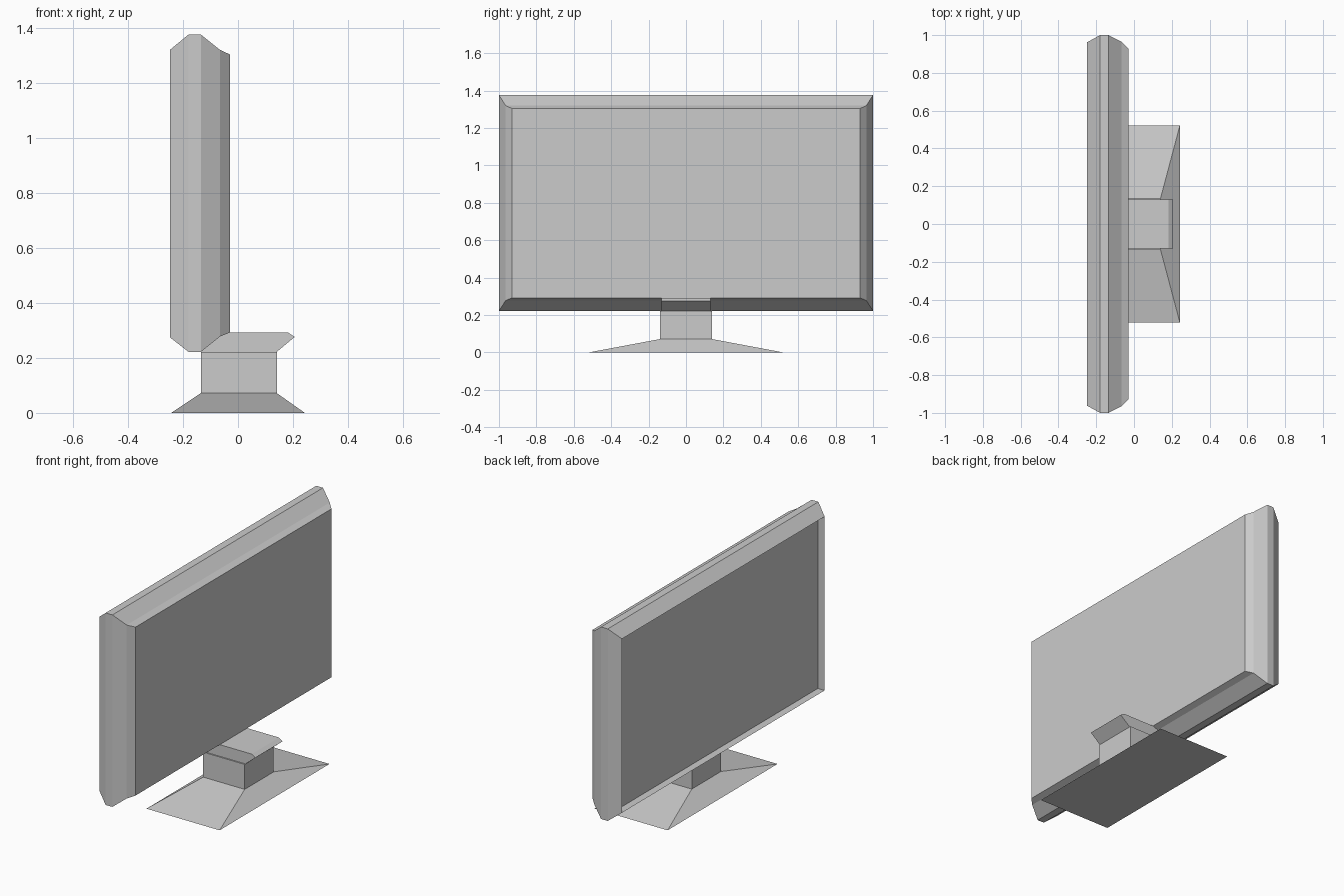
import bpy, bmesh

if "Cube" in bpy.data.objects:
    bpy.data.objects.remove(bpy.data.objects["Cube"])


def make_object(name, bm):
    bmesh.ops.recalc_face_normals(bm, faces=bm.faces)
    mesh = bpy.data.meshes.new(name)
    bm.to_mesh(mesh)
    bm.free()
    ob = bpy.data.objects.new(name, mesh)
    bpy.context.collection.objects.link(ob)


def loft(name, rings):
    """Bridge successive closed rings of points and cap both ends."""
    bm = bmesh.new()
    loops = [[bm.verts.new(p) for p in ring] for ring in rings]
    for a, b in zip(loops, loops[1:]):
        n = len(a)
        for i in range(n):
            bm.faces.new((a[i], a[(i + 1) % n], b[(i + 1) % n], b[i]))
    bm.faces.new(loops[0])
    bm.faces.new(loops[-1])
    make_object(name, bm)


def panel_ring(x, y, z0, z1):
    return [(x, -y, z0), (x, y, z0), (x, y, z1), (x, -y, z1)]


def flat_ring(x0, x1, y, z):
    return [(x0, -y, z), (x1, -y, z), (x1, y, z), (x0, y, z)]


# Screen housing: recessed display, front rim, outer band, bevelled back
loft("screen_housing", [panel_ring(*r) for r in (
    (-0.203, 0.962, 0.275, 1.32),
    (-0.248, 0.962, 0.275, 1.32),
    (-0.18, 1.0, 0.222, 1.376),
    (-0.135, 1.0, 0.222, 1.376),
    (-0.065, 0.964, 0.278, 1.32),
    (-0.03, 0.93, 0.292, 1.304),
)])

# Flared foot and neck
loft("stand_base", [flat_ring(*r) for r in (
    (-0.243, 0.243, 0.522, 0.0),
    (-0.135, 0.141, 0.138, 0.072),
    (-0.135, 0.141, 0.138, 0.222),
)])

# Bracket joining neck to the back of the housing
profile = [(-0.135, 0.222), (0.141, 0.222), (0.206, 0.276),
           (0.182, 0.292), (-0.03, 0.292), (-0.065, 0.278)]
loft("stand_bracket", [[(x, y, z) for x, z in profile] for y in (-0.13, 0.13)])
